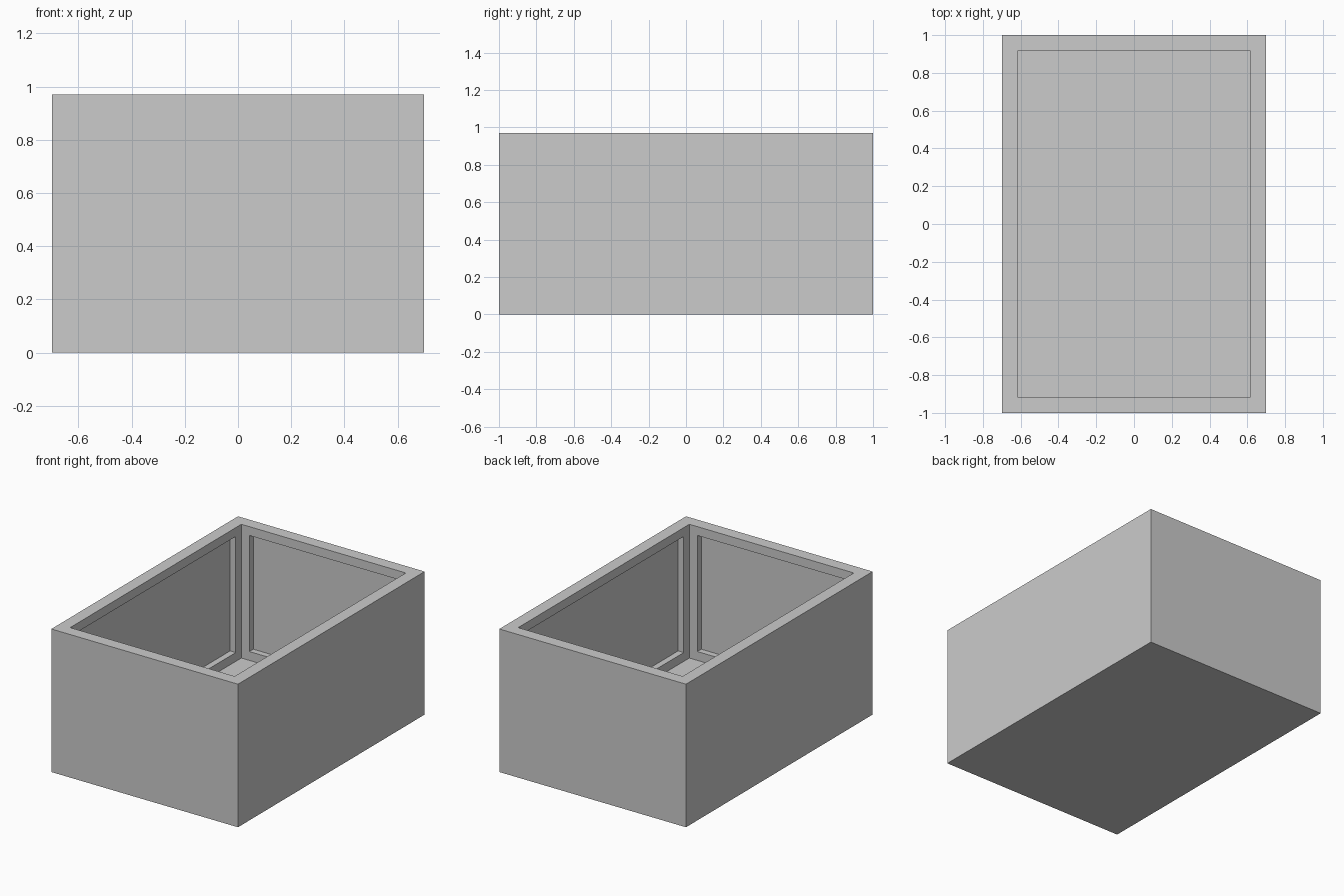
import bpy, bmesh
from mathutils import Matrix

if "Cube" in bpy.data.objects:
    bpy.data.objects.remove(bpy.data.objects["Cube"])

W, L, H = 1.4, 2.0, 0.97
WALL, FLOOR = 0.083, 0.063
MARGIN, DEPTH = 0.06, 0.042

bm = bmesh.new()

# Outer block
bmesh.ops.create_cube(bm, size=1, matrix=Matrix.Translation((0, 0, H / 2)) @ Matrix.Diagonal((W, L, H, 1)))
bm.normal_update()
top = max(bm.faces, key=lambda f: f.calc_center_median().z)

# Open cavity with an even rim
bmesh.ops.inset_region(bm, faces=[top], thickness=WALL, use_even_offset=True)
result = bmesh.ops.extrude_discrete_faces(bm, faces=[top])
cavity_floor = result["faces"][0]
for v in cavity_floor.verts:
    v.co.z = FLOOR
bm.normal_update()

# Recessed panels in the four inner walls
inner_walls = [f for e in cavity_floor.edges for f in e.link_faces if f != cavity_floor]
bmesh.ops.inset_individual(bm, faces=inner_walls, thickness=MARGIN, use_even_offset=True)
panels = bmesh.ops.extrude_discrete_faces(bm, faces=inner_walls)["faces"]
bm.normal_update()
for f in panels:
    bmesh.ops.translate(bm, verts=f.verts, vec=f.normal * -DEPTH)
bmesh.ops.recalc_face_normals(bm, faces=bm.faces)

mesh = bpy.data.meshes.new("open_box")
bm.to_mesh(mesh)
bm.free()
box = bpy.data.objects.new("open_box", mesh)
bpy.context.collection.objects.link(box)
